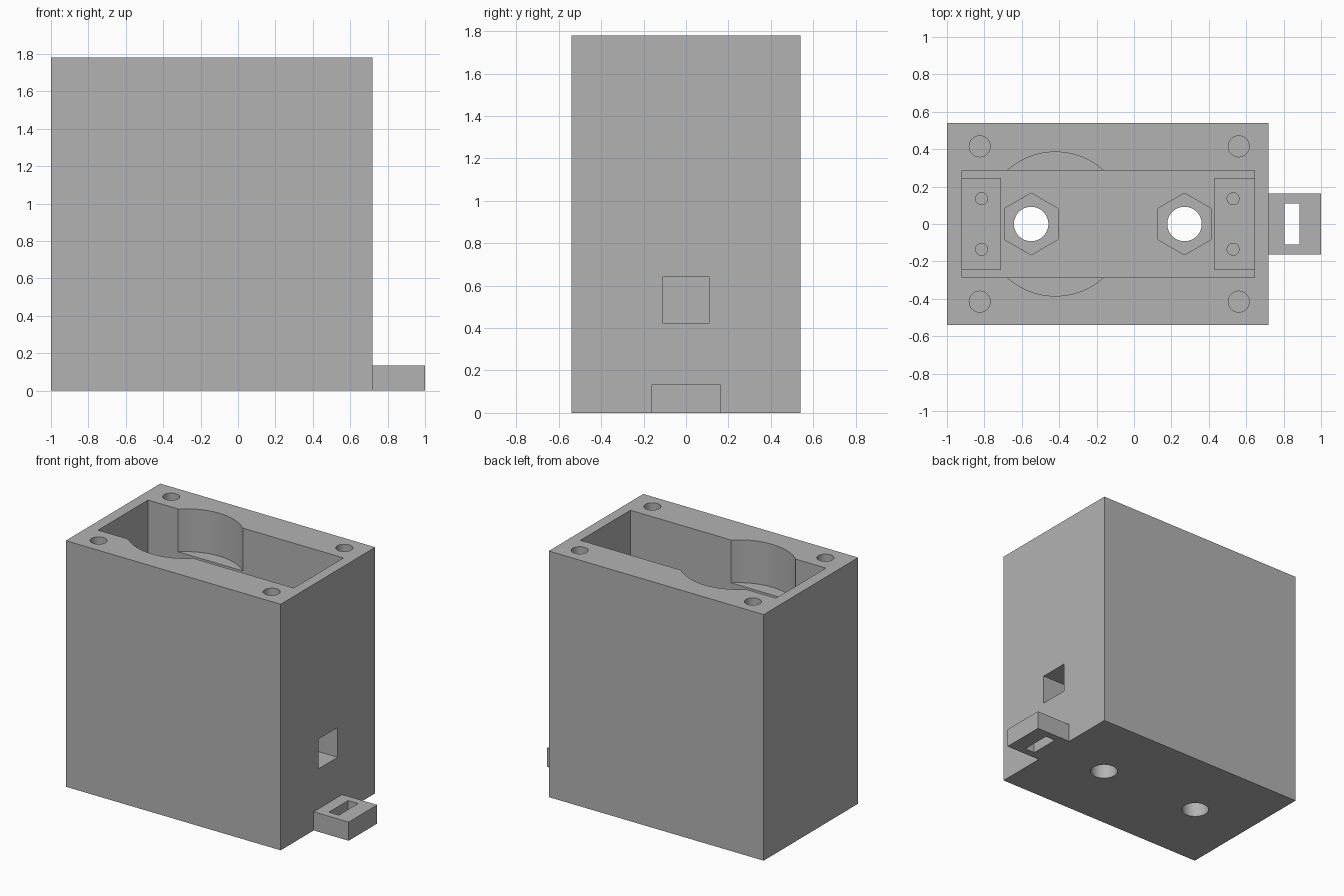
import bpy
import math

cube = bpy.data.objects.get("Cube")
if cube:
    bpy.data.objects.remove(cube, do_unlink=True)

TOP = 1.78
FLOOR = 0.27        # cavity floor
LEDGE = 1.02        # top of the mounting posts
RECESS = 1.47       # floor of the round recess
OVER = 0.05         # cutter overshoot

grey = bpy.data.materials.new("plain grey")
grey.use_nodes = True
colour = (0.45, 0.45, 0.45, 1)
grey.diffuse_color = colour
grey.node_tree.nodes["Principled BSDF"].inputs["Base Color"].default_value = colour


def box(name, x, y, z):
    bpy.ops.mesh.primitive_cube_add(size=1)
    ob = bpy.context.object
    ob.name = name
    ob.location = [(a + b) / 2 for a, b in (x, y, z)]
    ob.scale = [b - a for a, b in (x, y, z)]
    bpy.ops.object.transform_apply(location=True, rotation=False, scale=True)
    return ob


def prism(name, centre, radius, z, sides=64):
    bpy.ops.mesh.primitive_cylinder_add(
        vertices=sides, radius=radius, depth=z[1] - z[0],
        location=(centre[0], centre[1], (z[0] + z[1]) / 2))
    ob = bpy.context.object
    ob.name = name
    return ob


def combine(target, tool, operation="DIFFERENCE"):
    mod = target.modifiers.new(tool.name, "BOOLEAN")
    mod.operation = operation
    mod.solver = "EXACT"
    mod.object = tool
    bpy.context.view_layer.objects.active = target
    bpy.ops.object.modifier_apply(modifier=mod.name)
    bpy.data.objects.remove(tool, do_unlink=True)


# Housing block with a long cavity and a round recess at its mouth
housing = box("housing", (-1, 0.72), (-0.54, 0.54), (0, TOP))
combine(housing, box("cavity", (-0.92, 0.645), (-0.285, 0.285), (FLOOR, TOP + OVER)))
combine(housing, prism("round_recess", (-0.42, 0), 0.385, (RECESS, TOP + OVER), 96))

# Mounting posts at both ends of the cavity
for x in ((-0.96, -0.71), (0.43, 0.69)):
    combine(housing, box("mounting_post", x, (-0.245, 0.245), (FLOOR - OVER, LEDGE)), "UNION")

# Strap tab on the left side
combine(housing, box("strap_tab", (0.66, 1), (-0.163, 0.163), (0, 0.135)), "UNION")
combine(housing, box("strap_slot", (0.805, 0.885), (-0.11, 0.11), (-OVER, 0.2)))

# Cable opening through the wall and the post behind it
combine(housing, box("cable_opening", (0.4, 0.8), (-0.11, 0.11), (0.425, 0.64)))

# Corner screw holes and post pilot holes
for side in (-1, 1):
    for x in (-0.825, 0.56):
        combine(housing, prism("corner_hole", (x, side * 0.415), 0.056, (TOP - 0.55, TOP + OVER), 48))
    for x in (-0.815, 0.53):
        combine(housing, prism("pilot_hole", (x, side * 0.135), 0.032, (LEDGE - 0.3, LEDGE + OVER), 32))

# Floor bolt holes with hexagonal nut pockets
for x in (-0.55, 0.27):
    combine(housing, prism("nut_pocket", (x, 0), 0.165, (0.13, FLOOR + OVER), 6))
    combine(housing, prism("bolt_hole", (x, 0), 0.092, (-OVER, 0.2)))

housing.data.materials.clear()
housing.data.materials.append(grey)
for face in housing.data.polygons:
    face.material_index = 0
bpy.ops.object.select_all(action="DESELECT")
housing.select_set(True)
bpy.context.view_layer.objects.active = housing
bpy.ops.object.shade_smooth_by_angle(angle=math.radians(30))
